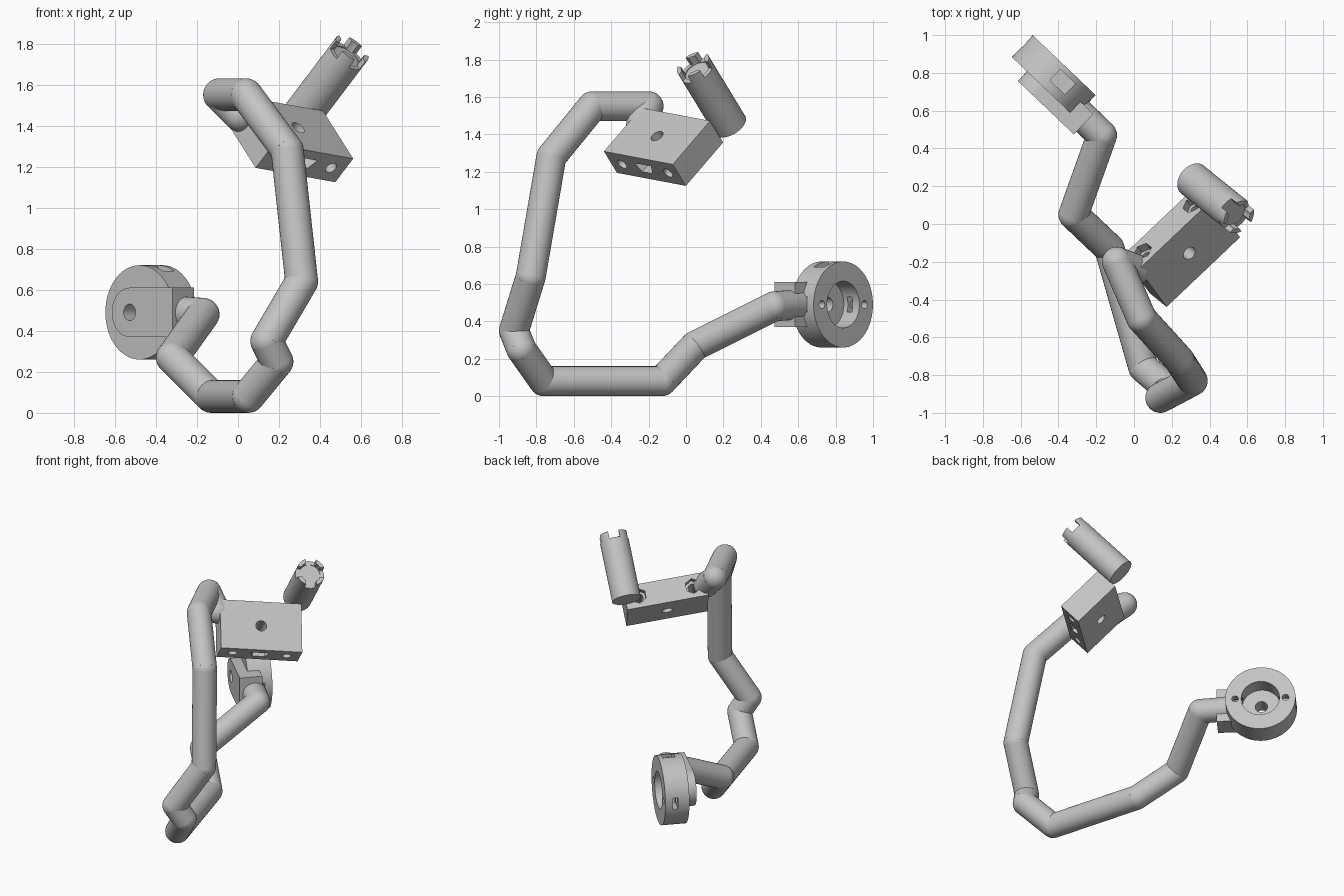
import bpy, bmesh, math
from mathutils import Matrix, Vector

if "Cube" in bpy.data.objects:
    bpy.data.objects.remove(bpy.data.objects["Cube"])

grey = bpy.data.materials.new("plain_grey")
grey.diffuse_color = (0.55, 0.55, 0.55, 1)
grey.use_nodes = True
grey.node_tree.nodes["Principled BSDF"].inputs["Base Color"].default_value = grey.diffuse_color


def frame(origin, z, x):
    """Right-handed frame from an origin, its z axis and a rough x axis."""
    z = Vector(z).normalized()
    x = Vector(x)
    x = (x - z * x.dot(z)).normalized()
    m = Matrix((x, z.cross(x), z)).transposed().to_4x4()
    m.translation = Vector(origin)
    return m


def ngon(r, n=48, cx=0, cy=0):
    return [(cx + r * math.cos(2 * math.pi * i / n), cy + r * math.sin(2 * math.pi * i / n))
            for i in range(n)]


def rect(x0, x1, y0, y1):
    return [(x0, y0), (x1, y0), (x1, y1), (x0, y1)]


def add(name, bm):
    bmesh.ops.recalc_face_normals(bm, faces=bm.faces)
    me = bpy.data.meshes.new(name)
    bm.to_mesh(me)
    bm.free()
    me.materials.append(grey)
    ob = bpy.data.objects.new(name, me)
    bpy.context.collection.objects.link(ob)
    return ob


def prism(name, pts, lo, hi, fr):
    """Extrude a 2D outline from lo to hi along the frame's z axis."""
    bm = bmesh.new()
    low = [bm.verts.new(fr @ Vector((x, y, lo))) for x, y in pts]
    top = [bm.verts.new(fr @ Vector((x, y, hi))) for x, y in pts]
    bm.faces.new(low[::-1])
    bm.faces.new(top)
    for i in range(len(pts)):
        j = (i + 1) % len(pts)
        bm.faces.new((low[i], low[j], top[j], top[i]))
    return add(name, bm)


def activate(ob):
    bpy.ops.object.select_all(action='DESELECT')
    ob.select_set(True)
    bpy.context.view_layer.objects.active = ob


def smooth(ob):
    activate(ob)
    bpy.ops.object.shade_smooth_by_angle(angle=math.radians(30))


def cut(ob, cutters):
    """Subtract (outline, lo, hi, frame) prisms."""
    activate(ob)
    for c in cutters:
        tool = prism("cutter", *c)
        tool.hide_render = True
        mod = ob.modifiers.new("cut", 'BOOLEAN')
        mod.operation, mod.solver, mod.object = 'DIFFERENCE', 'EXACT', tool
        bpy.ops.object.modifier_apply(modifier=mod.name)
        bpy.data.objects.remove(tool)
    smooth(ob)


# Bent arm: round bars with ball joints
R = 0.08
path = [Vector(p) for p in (
    (0.01, -0.24, 1.45), (-0.09, -0.20, 1.55), (0.04, -0.50, 1.55), (0.24, -0.72, 1.28),
    (0.31, -0.83, 0.64), (0.14, -0.92, 0.35), (0.19, -0.88, 0.25), (0.05, -0.76, 0.08),
    (-0.13, -0.13, 0.08), (-0.32, 0.05, 0.27), (-0.17, 0.47, 0.48), (-0.30, 0.595, 0.49))]
bm = bmesh.new()
for p in path:
    bmesh.ops.create_uvsphere(bm, u_segments=32, v_segments=16, radius=R,
                              matrix=Matrix.Translation(p))
for a, b in zip(path, path[1:]):
    d = b - a
    m = Matrix.Translation((a + b) / 2) @ d.to_track_quat('Z', 'Y').to_matrix().to_4x4()
    bmesh.ops.create_cone(bm, cap_ends=True, segments=32, radius1=R, radius2=R,
                          depth=d.length, matrix=m)
smooth(add("bent_arm", bm))

# Ring holder frame: x runs away from the arm, y is up, z points out of the cup
ring = frame((-0.48, 0.725, 0.49), (0.69, 0.724, 0), (-0.724, 0.69, 0))
cup = prism("ring_cup", ngon(0.23, 64), 0, 0.16, ring)
cut(cup, [
    (ngon(0.125), 0.045, 0.3, ring),                       # bore
    (ngon(0.04, 32), -0.1, 0.1, ring),                     # centre hole
    (ngon(0.022, 24, 0.165), 0.06, 0.3, ring),             # screw holes
    (ngon(0.022, 24, -0.165), 0.06, 0.3, ring),
    (rect(-0.3, 0.3, -0.04, 0.04), 0.075, 0.11, ring),     # side slots
    (rect(-0.11, 0.0, 0.18, 0.3), 0.05, 0.13, ring),       # top notch
])

# Rounded back plate with a bolt hole
outline = [(0.12 * math.cos(t), 0.12 * math.sin(t))
           for t in (math.radians(-90 + 7.5 * i) for i in range(25))]
outline += [(-0.29, 0.12), (-0.29, -0.12)]
plate = prism("back_plate", outline, -0.07, 0.0, ring)
cut(plate, [(ngon(0.04, 32), -0.2, 0.1, ring)])

# Two jaws gripping the arm end
for name, s in (("upper_jaw", 1), ("lower_jaw", -1)):
    y0, y1 = sorted((s * 0.045, s * 0.12))
    prism(name, rect(-0.29, -0.19, y0, y1), -0.07, 0.08, ring)

# Clamp block frame: x is its length, y its height, z points out of the front face
U, V, W = Vector((0.39, 0.37, -0.07)), Vector((-0.15, 0.2, 0.235)), Vector((0.08, -0.07, 0.12))
N = U.cross(V)
centre = (0.25, -0.12, 1.333)
blk = frame(centre, N, U)
up = frame(centre, V, N)      # x = depth, y = length, z = height
block = prism("clamp_block", rect(-0.27, 0.27, -0.17, 0.17), -0.08, 0.08, blk)
cuts = [(ngon(0.036, 32), -0.2, 0.2, blk),                                  # cross bolt hole
        ([(-0.03, -0.04), (-0.03, 0.04), (0.03, 0.065), (0.03, -0.065)],
         -0.3, -0.10, up)]                                                  # lower slot
for s in (-0.18, 0.18):
    cuts.append((ngon(0.03, 32, 0, s), -0.3, 0.3, up))                      # through holes
    cuts.append((ngon(0.052, 6, 0, s), 0.12, 0.3, up))                      # nut pockets
cut(block, cuts)

# Socket tube beside the block, with a notched open end
tube = frame(blk @ Vector((0.27, 0.262, 0)), N, U)
socket = prism("socket_tube", ngon(0.095), -0.04, 0.415, tube)
cut(socket, [
    (ngon(0.07, 32), 0.36, 0.6, tube),
    (rect(-0.035, 0.035, -0.2, 0.2), 0.365, 0.6, tube),
    (rect(-0.2, 0.2, -0.035, 0.035), 0.365, 0.6, tube),
])
